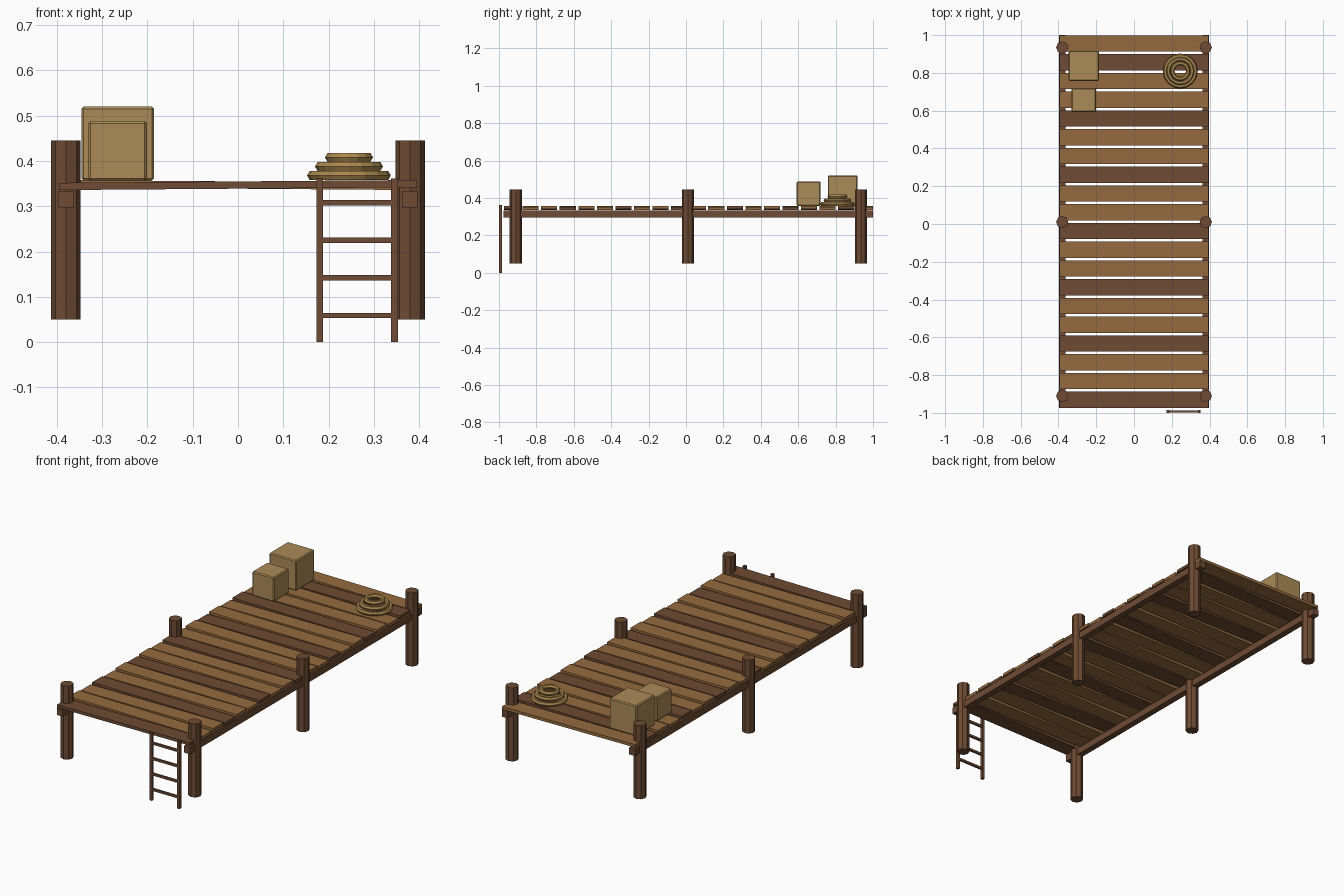
import bpy
import math
from mathutils import Matrix

cube = bpy.data.objects.get("Cube")
if cube:
    bpy.data.objects.remove(cube, do_unlink=True)


def material(name, rgb):
    m = bpy.data.materials.new(name)
    m.use_nodes = True
    m.diffuse_color = (*rgb, 1)
    m.node_tree.nodes["Principled BSDF"].inputs["Base Color"].default_value = (*rgb, 1)
    return m


light_wood = material("light_wood", (0.30, 0.145, 0.05))
dark_wood = material("dark_wood", (0.156, 0.07, 0.033))
crate_wood = material("crate_wood", (0.41, 0.26, 0.095))
rope_tan = material("rope_tan", (0.40, 0.245, 0.075))


def finish(name, mat):
    ob = bpy.context.object
    ob.name = name
    ob.data.materials.append(mat)
    return ob


def box(name, mat, x, y, z, bevel=0):
    """Box given by its (low, high) range on each axis."""
    spans = (x, y, z)
    bpy.ops.mesh.primitive_cube_add(size=1, location=[(a + b) / 2 for a, b in spans])
    ob = finish(name, mat)
    ob.data.transform(Matrix.Diagonal([b - a for a, b in spans] + [1]))
    if bevel:
        mod = ob.modifiers.new("edge_bevel", "BEVEL")
        mod.width = bevel
        mod.segments = 1
    return ob


# Deck planks, every third one dark, each rocked slightly
count = 20
for i in range(count):
    y = -0.93 + i * 1.886 / (count - 1)
    plank = box(f"plank_{i + 1}", light_wood if i % 3 else dark_wood,
                (-0.395, 0.395), (y - 0.043, y + 0.043), (0.339, 0.355))
    plank.rotation_euler.y = math.radians(0.45 if i % 2 else -0.45)

# Posts and long side beams
for side, sx in (("left", 1), ("right", -1)):
    for place, y in (("front", -0.91), ("middle", 0.01), ("back", 0.935)):
        bpy.ops.mesh.primitive_cylinder_add(vertices=8, radius=0.0325, depth=0.395,
                                            location=(sx * 0.38, y, 0.2475))
        finish(f"{side}_{place}_post", dark_wood)
    box(f"{side}_beam", dark_wood, sorted((sx * 0.362, sx * 0.396)),
        (-0.975, 1.0), (0.297, 0.334))

# Ladder on the front edge
for side, x in (("right", 0.173), ("left", 0.338)):
    box(f"ladder_{side}_rail", dark_wood, (x, x + 0.015), (-1.0, -0.985), (0, 0.362))
for i in range(4):
    z = 0.059 + i * 0.083
    box(f"ladder_rung_{i + 1}", dark_wood, (0.18, 0.345),
        (-0.998, -0.987), (z - 0.006, z + 0.006))

# Crates
box("large_crate", crate_wood, (-0.346, -0.185), (0.758, 0.917), (0.357, 0.52), 0.005)
box("small_crate", crate_wood, (-0.331, -0.201), (0.592, 0.72), (0.357, 0.488), 0.005)

# Coiled rope, three stacked rings
for i, outer in enumerate((0.0925, 0.075, 0.053)):
    bpy.ops.mesh.primitive_torus_add(major_segments=16, minor_segments=6,
                                     major_radius=outer - 0.0115, minor_radius=0.0115,
                                     location=(0.245, 0.81, 0.368 + i * 0.02))
    finish(f"rope_ring_{i + 1}", rope_tan)
